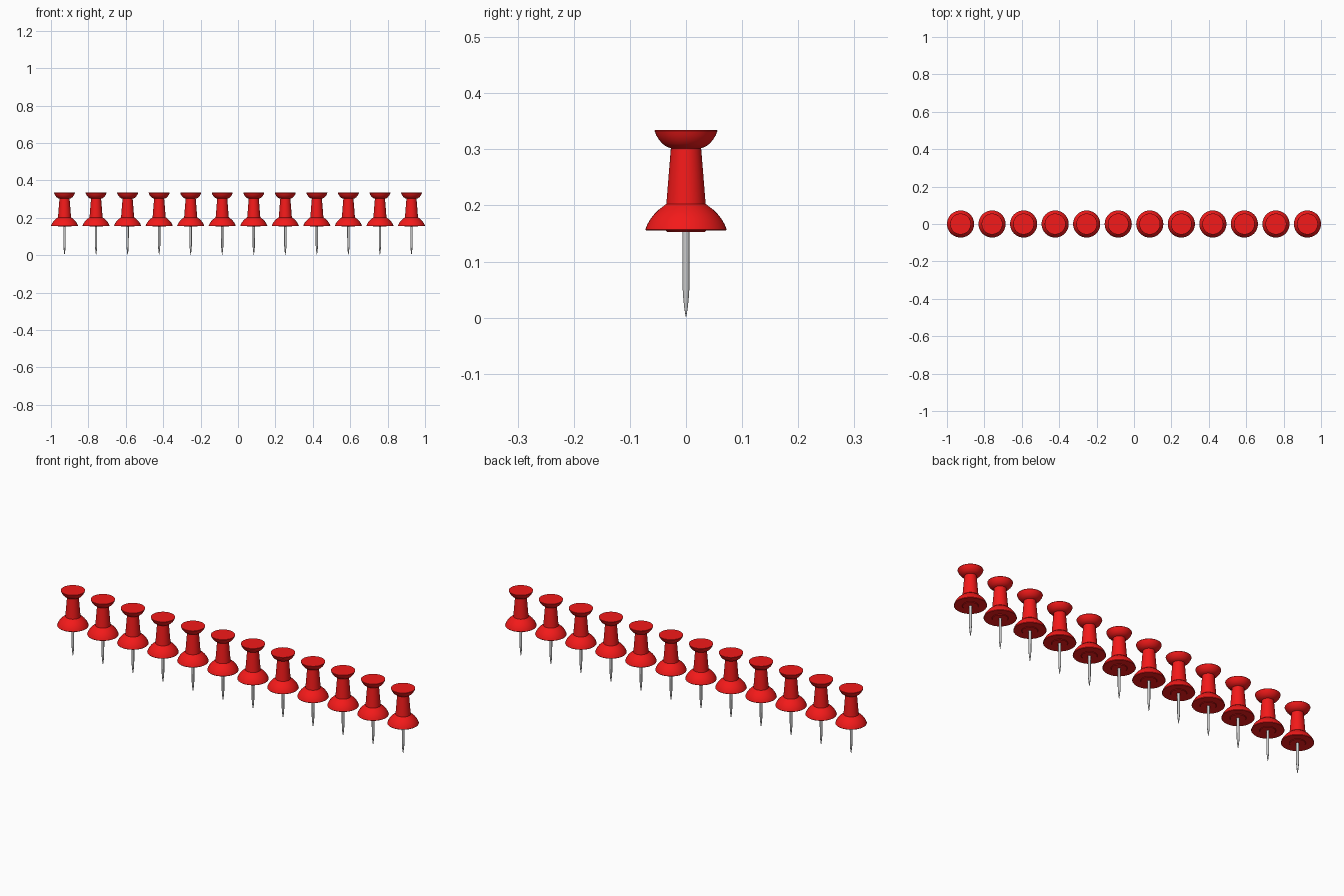
import bpy, bmesh, math

if "Cube" in bpy.data.objects:
    bpy.data.objects.remove(bpy.data.objects["Cube"])

COUNT = 12
SIDES = 48
FLANGE_R = 0.0725
SPACING = (2 - 2 * FLANGE_R) / (COUNT - 1)


def material(name, color):
    m = bpy.data.materials.new(name)
    m.diffuse_color = color
    m.use_nodes = True
    m.node_tree.nodes["Principled BSDF"].inputs["Base Color"].default_value = m.diffuse_color
    return m


def lathe(name, profile, sides, mat):
    """Spin an (r, z) profile around the z axis into a mesh."""
    bm = bmesh.new()
    verts = [bm.verts.new((r, 0, z)) for r, z in profile]
    edges = [bm.edges.new(pair) for pair in zip(verts, verts[1:])]
    bmesh.ops.spin(bm, geom=verts + edges, cent=(0, 0, 0), axis=(0, 0, 1),
                   angle=2 * math.pi, steps=sides)
    bmesh.ops.remove_doubles(bm, verts=bm.verts, dist=1e-5)
    bmesh.ops.recalc_face_normals(bm, faces=bm.faces)
    mesh = bpy.data.meshes.new(name)
    bm.to_mesh(mesh)
    bm.free()
    mesh.materials.append(mat)
    mesh.shade_smooth()
    mesh.set_sharp_from_angle(angle=math.radians(35))
    return mesh


red = material("red_plastic", (0.9, 0.01, 0.01, 1))
steel = material("steel", (0.6, 0.6, 0.6, 1))

# Plastic grip: underside, domed flange, tapered neck, flared cap
grip = lathe("grip", [
    (0, 0.153), (0.034, 0.153), (0.036, 0.155), (0.071, 0.155),
    (FLANGE_R, 0.157), (0.069, 0.166), (0.064, 0.175), (0.057, 0.184),
    (0.048, 0.193), (0.040, 0.199), (0.035, 0.203),
    (0.027, 0.302), (0.035, 0.305), (0.042, 0.310), (0.048, 0.317),
    (0.053, 0.325), (0.056, 0.333), (0.0555, 0.3345), (0, 0.3345)], SIDES, red)

# Metal needle with a curved point
needle = lathe("needle", [
    (0, 0), (0.0018, 0.009), (0.0036, 0.022), (0.0052, 0.038),
    (0.006, 0.052), (0.0063, 0.155), (0, 0.155)], 20, steel)

# Row of pins
for i in range(COUNT):
    x = (i - (COUNT - 1) / 2) * SPACING
    for mesh in (grip, needle):
        part = bpy.data.objects.new(f"{mesh.name}_{i + 1}", mesh)
        part.location.x = x
        bpy.context.collection.objects.link(part)
